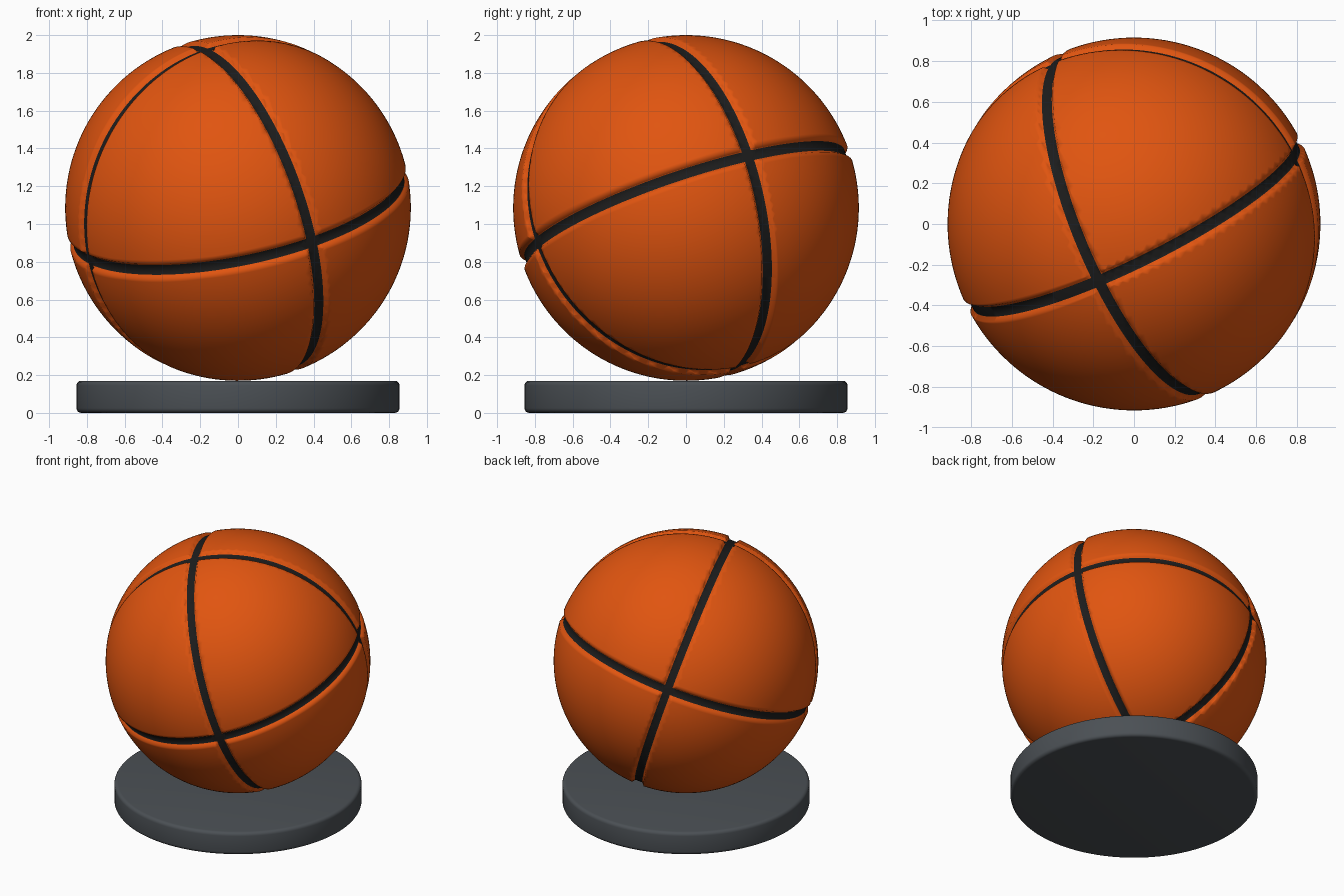
import bpy, bmesh, math
from mathutils import Matrix, Vector

cube = bpy.data.objects.get("Cube")
if cube:
    bpy.data.objects.remove(cube)

RADIUS, CENTRE_Z = 0.915, 1.085
BASE_RADIUS, BASE_HEIGHT = 0.855, 0.17
SEAM, LIP, DEPTH = 0.028, 0.044, 0.022


def material(name, colour, roughness=0.6):
    mat = bpy.data.materials.new(name)
    mat.use_nodes = True
    mat.diffuse_color = (*colour, 1)
    shader = mat.node_tree.nodes["Principled BSDF"]
    shader.inputs["Base Color"].default_value = (*colour, 1)
    shader.inputs["Roughness"].default_value = roughness
    return mat


def add_object(name, bm, mats, sharp_angle):
    mesh = bpy.data.meshes.new(name)
    bm.to_mesh(mesh)
    bm.free()
    for mat in mats:
        mesh.materials.append(mat)
    obj = bpy.data.objects.new(name, mesh)
    bpy.context.collection.objects.link(obj)
    bpy.ops.object.select_all(action='DESELECT')
    obj.select_set(True)
    bpy.context.view_layer.objects.active = obj
    bpy.ops.object.shade_smooth_by_angle(angle=math.radians(sharp_angle))
    return obj


orange = material("orange rubber", (0.75, 0.09, 0.005))
black = material("black seam", (0.012, 0.012, 0.012))
grey = material("dark grey stand", (0.07, 0.08, 0.09))


# Ball: a sphere cut along three perpendicular seams, which are then sunk
def seam_distance(point):
    return min(abs(c) for c in point)


bm = bmesh.new()
bmesh.ops.create_icosphere(bm, subdivisions=6, radius=RADIUS)
for axis in Matrix.Identity(3):
    for offset in (-LIP, -SEAM, SEAM, LIP):
        bmesh.ops.bisect_plane(bm, geom=bm.verts[:] + bm.edges[:] + bm.faces[:], dist=1e-5,
                               plane_co=axis * offset, plane_no=axis)
for face in bm.faces:
    face.material_index = int(seam_distance(face.calc_center_median()) < SEAM)
for vert in bm.verts:
    sink = (LIP - seam_distance(vert.co)) / (LIP - SEAM)
    vert.co = vert.co.normalized() * (RADIUS - DEPTH * min(max(sink, 0), 1))

# Tilt the ball so its seam crossings face the chosen directions
front = Vector((0.40, -0.80, -0.185)).normalized()
side = Vector((0.80, 0.35, 0.285))
side = (side - front * side.dot(front)).normalized()
tilt = Matrix((side, front, side.cross(front))).transposed().to_4x4()
ball = add_object("ball", bm, (orange, black), 60)
ball.matrix_world = Matrix.Translation((0, 0, CENTRE_Z)) @ tilt

# Stand: a round disc with softened rims
bm = bmesh.new()
bmesh.ops.create_cone(bm, cap_ends=True, segments=96, radius1=BASE_RADIUS,
                      radius2=BASE_RADIUS, depth=BASE_HEIGHT)
rims = [e for e in bm.edges if abs(e.verts[0].co.z - e.verts[1].co.z) < 1e-4]
bmesh.ops.bevel(bm, geom=rims, offset=0.025, segments=4, profile=0.5, affect='EDGES')
stand = add_object("stand", bm, (grey,), 40)
stand.location.z = BASE_HEIGHT / 2
